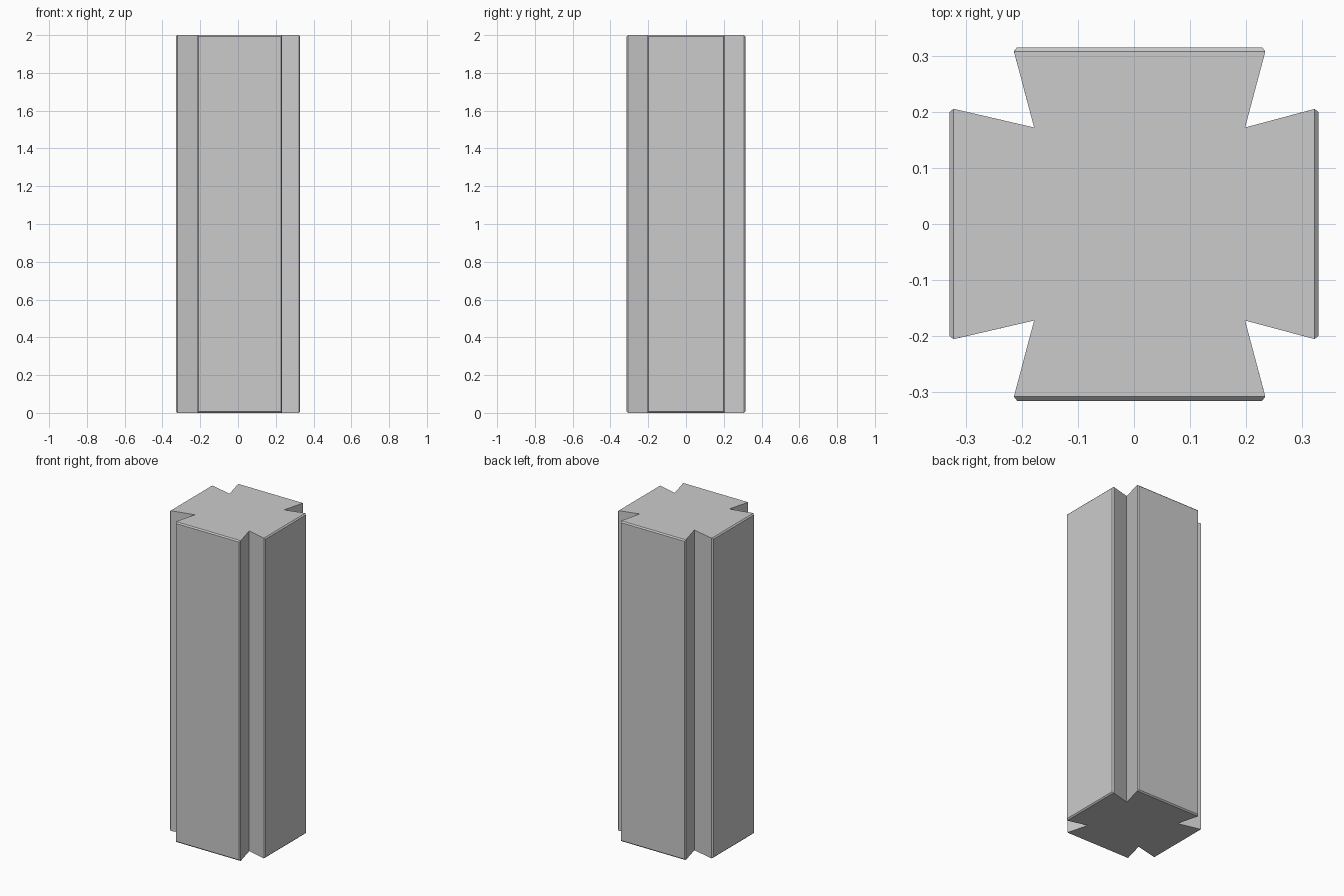
import bpy
import bmesh

if "Cube" in bpy.data.objects:
    bpy.data.objects.remove(bpy.data.objects["Cube"])

HEIGHT = 2.0
CHAMFER = 0.0075

# Cross-section: back half, right to left; the front half is its mirror
back_half = [(0.329, 0.207), (0.198, 0.172), (0.236, 0.315),
             (-0.216, 0.315), (-0.178, 0.172), (-0.329, 0.207)]
outline = back_half + [(x, -y) for x, y in reversed(back_half)]

bm = bmesh.new()

# Prism with a dovetailed cross profile
base = bm.faces.new([bm.verts.new((x, y, 0)) for x, y in outline])
top = bmesh.ops.extrude_face_region(bm, geom=[base], use_keep_orig=True)["geom"]
bmesh.ops.translate(bm, vec=(0, 0, HEIGHT),
                    verts=[v for v in top if isinstance(v, bmesh.types.BMVert)])
bmesh.ops.recalc_face_normals(bm, faces=bm.faces)

# Small chamfer around the four outer faces
outer = [f for f in bm.faces
         if max(abs(f.normal.x), abs(f.normal.y)) > 0.999]
rims = list({e for f in outer for e in f.edges})
bmesh.ops.bevel(bm, geom=rims, offset=CHAMFER, offset_type='OFFSET',
                segments=1, profile=0.5, affect='EDGES', clamp_overlap=True)

mesh = bpy.data.meshes.new("grooved_post")
bm.to_mesh(mesh)
bm.free()
post = bpy.data.objects.new("grooved_post", mesh)
bpy.context.collection.objects.link(post)
